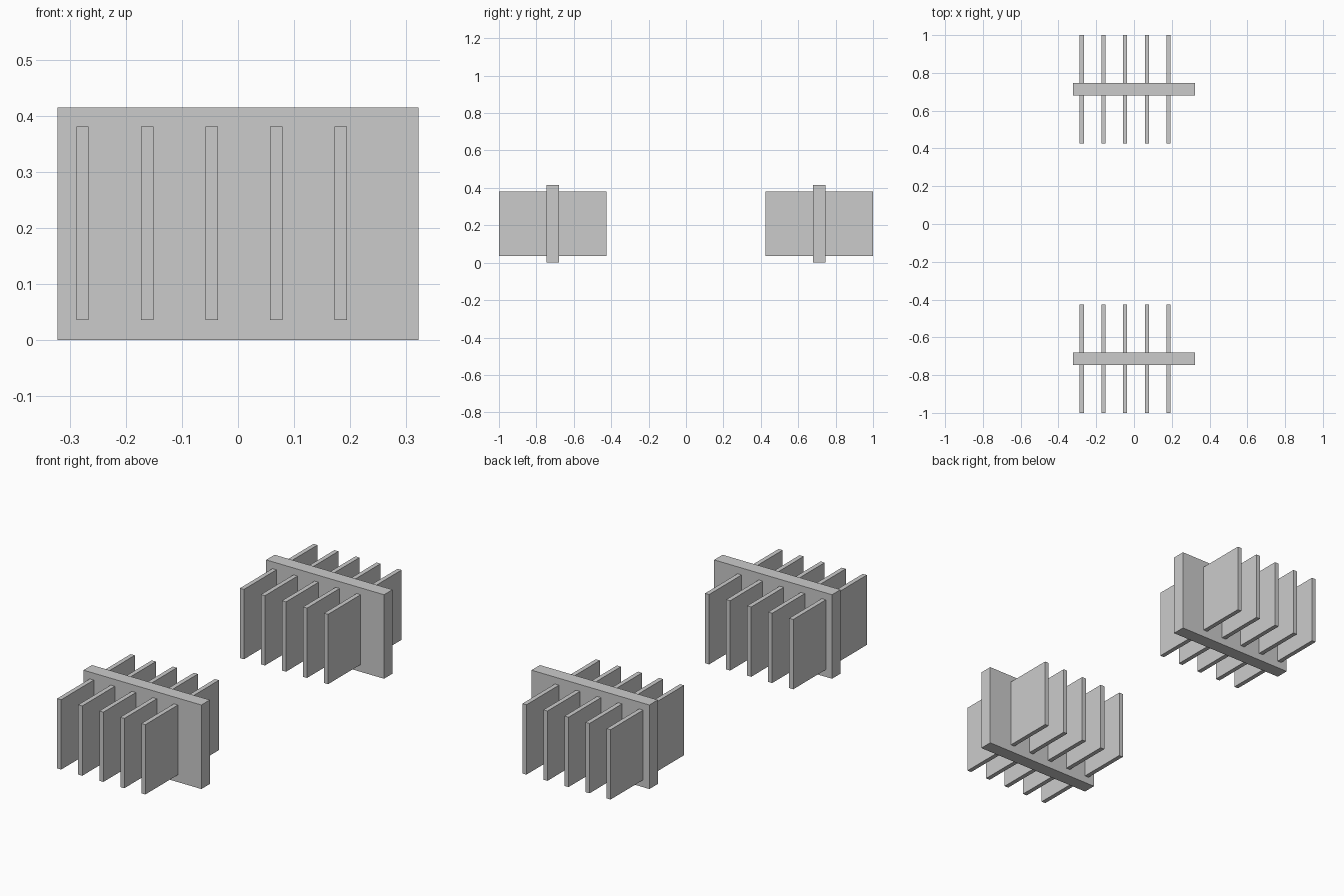
import bpy

if "Cube" in bpy.data.objects:
    bpy.data.objects.remove(bpy.data.objects["Cube"])


def box(name, lo, hi):
    size = [b - a for a, b in zip(lo, hi)]
    centre = [(a + b) / 2 for a, b in zip(lo, hi)]
    bpy.ops.mesh.primitive_cube_add(size=1, location=centre)
    ob = bpy.context.object
    ob.name = name
    ob.scale = size
    bpy.ops.object.transform_apply(location=False, rotation=False, scale=True)
    return ob


FIN_START, FIN_PITCH, FIN_THICK = -0.288, 0.115, 0.022

# Two identical finned units, front and back
for label, y in (("front", -0.713), ("back", 0.713)):
    # Upright central plate
    box(f"{label}_plate", (-0.322, y - 0.033, 0), (0.322, y + 0.033, 0.415))
    # Five fins passing through the plate, offset towards the left
    for i in range(5):
        x = FIN_START + i * FIN_PITCH
        box(f"{label}_fin_{i + 1}",
            (x, y - 0.287, 0.036), (x + FIN_THICK, y + 0.287, 0.381))
